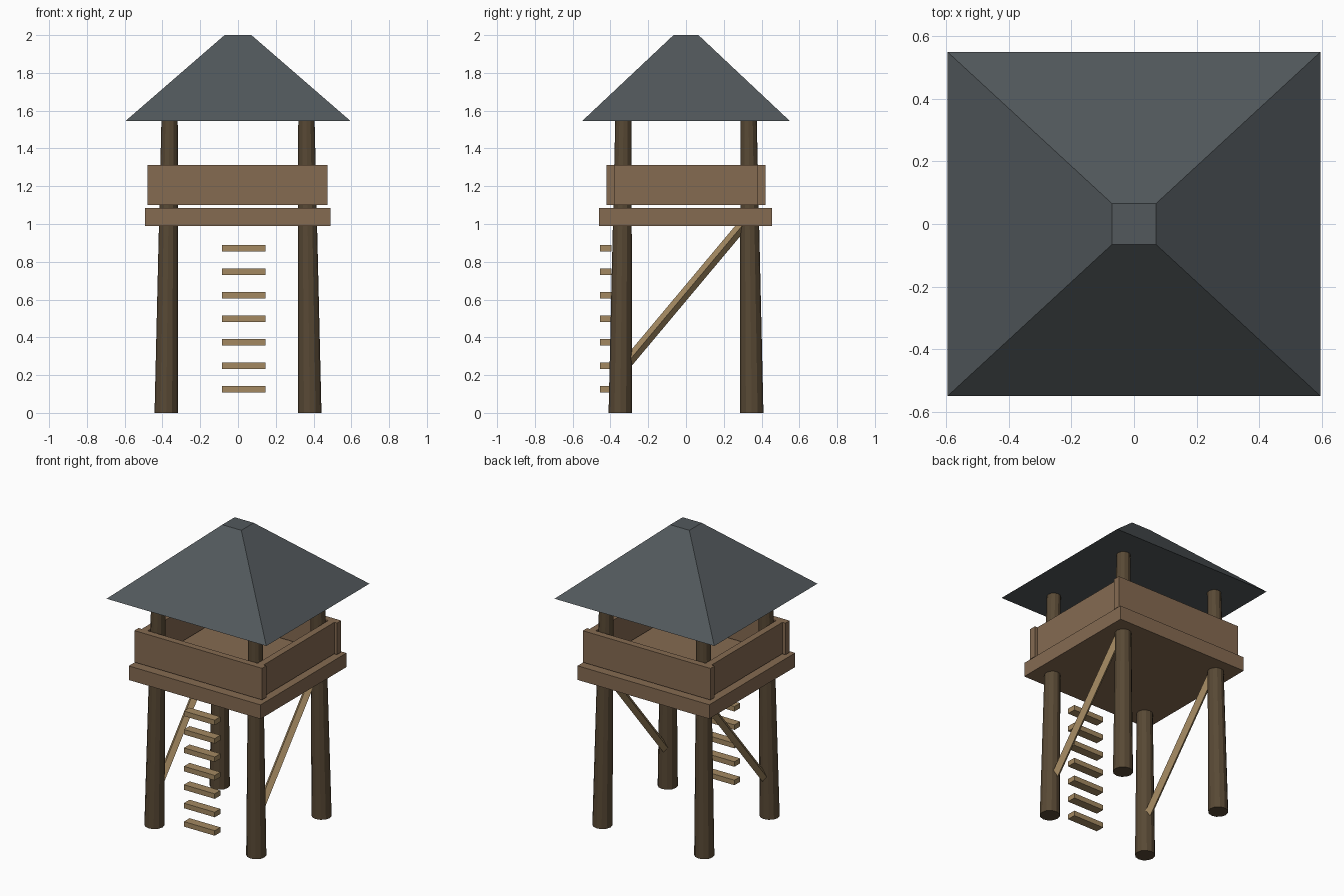
import bpy, bmesh
from mathutils import Vector

cube = bpy.data.objects.get("Cube")
if cube:
    bpy.data.objects.remove(cube, do_unlink=True)


def material(name, rgb):
    m = bpy.data.materials.new(name)
    m.use_nodes = True
    color = (*rgb, 1)
    m.diffuse_color = color
    bsdf = next(n for n in m.node_tree.nodes if n.type == 'BSDF_PRINCIPLED')
    bsdf.inputs["Base Color"].default_value = color
    bsdf.inputs["Roughness"].default_value = 0.9
    return m


plank_wood = material("plank brown", (0.235, 0.145, 0.083))
log_wood = material("dark log brown", (0.098, 0.066, 0.035))
pale_wood = material("pale wood", (0.37, 0.25, 0.12))
slate = material("slate grey", (0.084, 0.098, 0.107))


def finish(name, bm, mat):
    bmesh.ops.recalc_face_normals(bm, faces=bm.faces)
    mesh = bpy.data.meshes.new(name)
    bm.to_mesh(mesh)
    bm.free()
    mesh.materials.append(mat)
    obj = bpy.data.objects.new(name, mesh)
    bpy.context.collection.objects.link(obj)
    return obj


def box(name, lo, hi, mat):
    lo, hi = Vector(lo), Vector(hi)
    bm = bmesh.new()
    bmesh.ops.create_cube(bm, size=1)
    bmesh.ops.scale(bm, vec=hi - lo, verts=bm.verts)
    bmesh.ops.translate(bm, vec=(lo + hi) / 2, verts=bm.verts)
    return finish(name, bm, mat)


def pole(name, start, end, r1, r2, sides, mat, level_ends=False):
    """Tapered prism between two points, with ends square or level."""
    start, end = Vector(start), Vector(end)
    axis = end - start
    bm = bmesh.new()
    bmesh.ops.create_cone(bm, cap_ends=True, segments=sides,
                          radius1=r1, radius2=r2, depth=axis.length)
    if level_ends:
        for v in bm.verts:
            tip = end if v.co.z > 0 else start
            v.co = Vector((v.co.x, v.co.y, 0)) + tip
    else:
        turn = axis.to_track_quat('Z', 'X').to_matrix()
        bmesh.ops.rotate(bm, matrix=turn, verts=bm.verts)
        bmesh.ops.translate(bm, vec=(start + end) / 2, verts=bm.verts)
    return finish(name, bm, mat)


# Four leaning log legs, and a diagonal brace on each side
for sx, side in ((1, "left"), (-1, "right")):
    for sy, end in ((-1, "front"), (1, "back")):
        pole(f"{end}_{side}_leg", (sx * 0.38, sy * 0.348, 0),
             (sx * 0.362, sy * 0.331, 1.57), 0.062, 0.043, 12, log_wood, True)
    pole(f"{side}_brace", (sx * 0.37, -0.33, 0.242), (sx * 0.37, 0.33, 1.03),
         0.028, 0.028, 4, pale_wood)

# Platform and parapet walls
box("platform", (-0.493, -0.46, 0.99), (0.49, 0.456, 1.085), plank_wood)
for sy, end in ((-1, "front"), (1, "back")):
    y = sorted((sy * 0.422, sy * 0.377))
    box(f"{end}_wall", (-0.478, y[0], 1.1), (0.475, y[1], 1.313), plank_wood)
for sx, side in ((1, "left"), (-1, "right")):
    x = sorted((sx * 0.455, sx * 0.41))
    box(f"{side}_wall", (x[0], -0.377, 1.1), (x[1], 0.377, 1.313), plank_wood)

# Ladder rungs
for i in range(7):
    z = 0.125 + i * 0.1243
    box(f"ladder_rung_{i + 1}", (-0.085, -0.455, z - 0.017),
        (0.145, -0.395, z + 0.017), pale_wood)

# Hipped roof with a small flat top
bm = bmesh.new()
bmesh.ops.create_cube(bm, size=2)
for v in bm.verts:
    top = v.co.z > 0
    v.co.x *= 0.071 if top else 0.596
    v.co.y *= 0.066 if top else 0.55
    v.co.z = 2.0 if top else 1.545
finish("roof", bm, slate)
